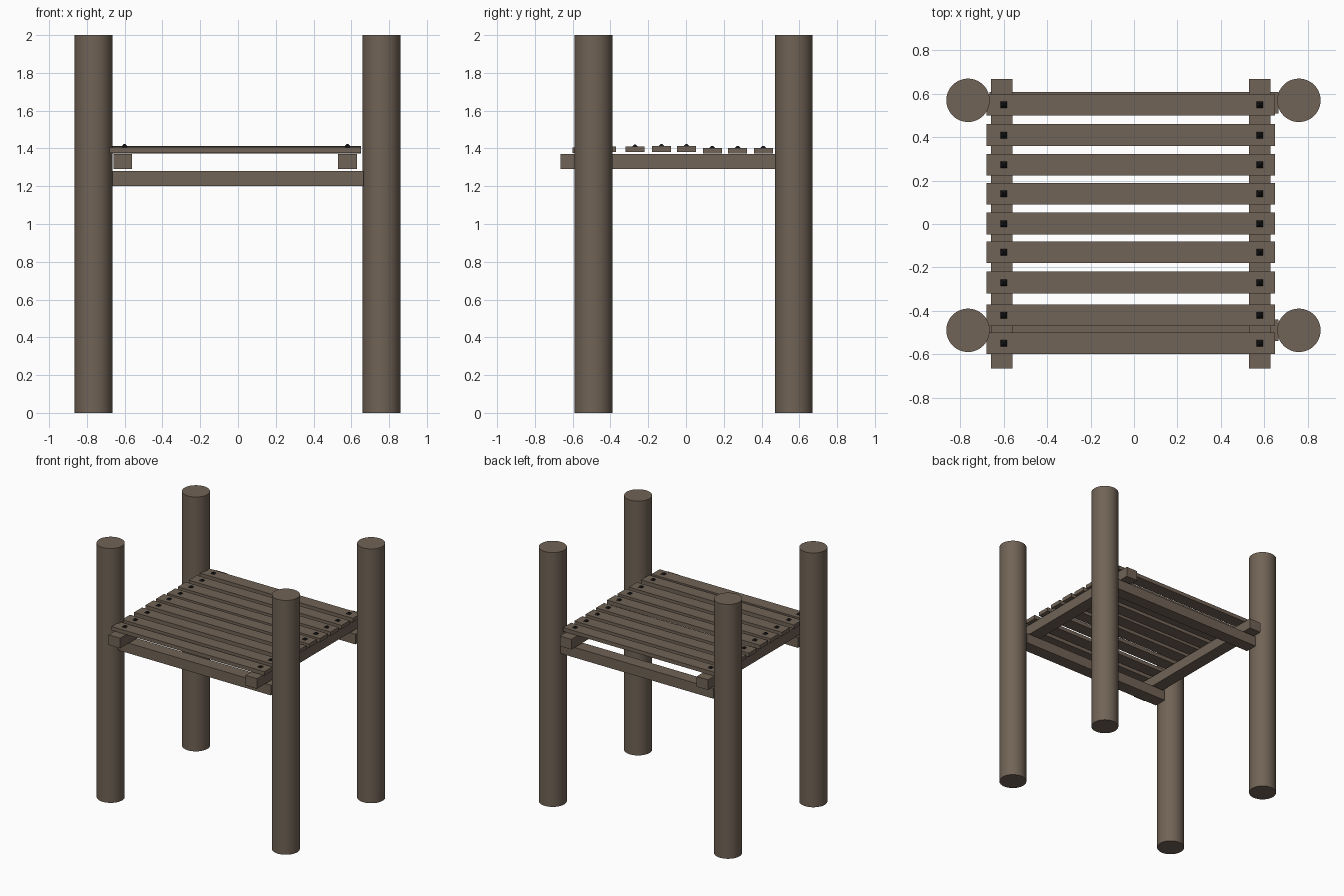
import bpy
import math

if "Cube" in bpy.data.objects:
    bpy.data.objects.remove(bpy.data.objects["Cube"])


def material(name, rgb):
    m = bpy.data.materials.new(name)
    m.diffuse_color = (*rgb, 1.0)
    m.use_nodes = True
    m.node_tree.nodes["Principled BSDF"].inputs["Base Color"].default_value = m.diffuse_color
    return m


wood = material("weathered brown wood", (0.165, 0.125, 0.092))
iron = material("black iron", (0.008, 0.008, 0.009))


def box(name, x, y, z, mat=wood):
    """Box from (min, max) pairs."""
    bpy.ops.mesh.primitive_cube_add(size=1, location=[sum(r) / 2 for r in (x, y, z)])
    ob = bpy.context.object
    ob.name = name
    ob.scale = [r[1] - r[0] for r in (x, y, z)]
    bpy.ops.object.transform_apply(location=False, rotation=False, scale=True)
    ob.data.materials.append(mat)
    return ob


# Four round posts
for side, x in (("left", -0.765), ("right", 0.76)):
    for end, y in (("front", -0.49), ("back", 0.57)):
        bpy.ops.mesh.primitive_cylinder_add(vertices=48, radius=0.1, depth=2, location=(x, y, 1))
        post = bpy.context.object
        post.name = f"{end}_{side}_post"
        post.data.materials.append(wood)
        bpy.ops.object.shade_smooth_by_angle(angle=math.radians(30))

# Cross beams between the posts
box("front_beam", (-0.665, 0.665), (-0.54, -0.44), (1.20, 1.28))
box("back_beam", (-0.665, 0.665), (0.51, 0.608), (1.20, 1.28))

# Joists resting on the beams
box("left_joist", (-0.66, -0.56), (-0.665, 0.668), (1.29, 1.37))
box("right_joist", (0.53, 0.63), (-0.665, 0.668), (1.29, 1.37))

# Deck planks (centre y, top z), each with a nail at both ends
planks = [(-0.55, 1.405), (-0.42, 1.41), (-0.27, 1.41), (-0.13, 1.412), (0.002, 1.412),
          (0.14, 1.403), (0.273, 1.403), (0.41, 1.403), (0.55, 1.405)]
for i, (y, top) in enumerate(planks):
    box(f"deck_plank_{i + 1}", (-0.68, 0.65), (y - 0.05, y + 0.05), (top - 0.03, top))
    for side, x in (("left", -0.6), ("right", 0.58)):
        # Low four-sided nail head
        bpy.ops.mesh.primitive_cone_add(vertices=4, radius1=0.0225, radius2=0.006, depth=0.012,
                                        location=(x, y, top + 0.005),
                                        rotation=(0, 0, math.pi / 4))
        nail = bpy.context.object
        nail.name = f"{side}_nail_{i + 1}"
        nail.data.materials.append(iron)
